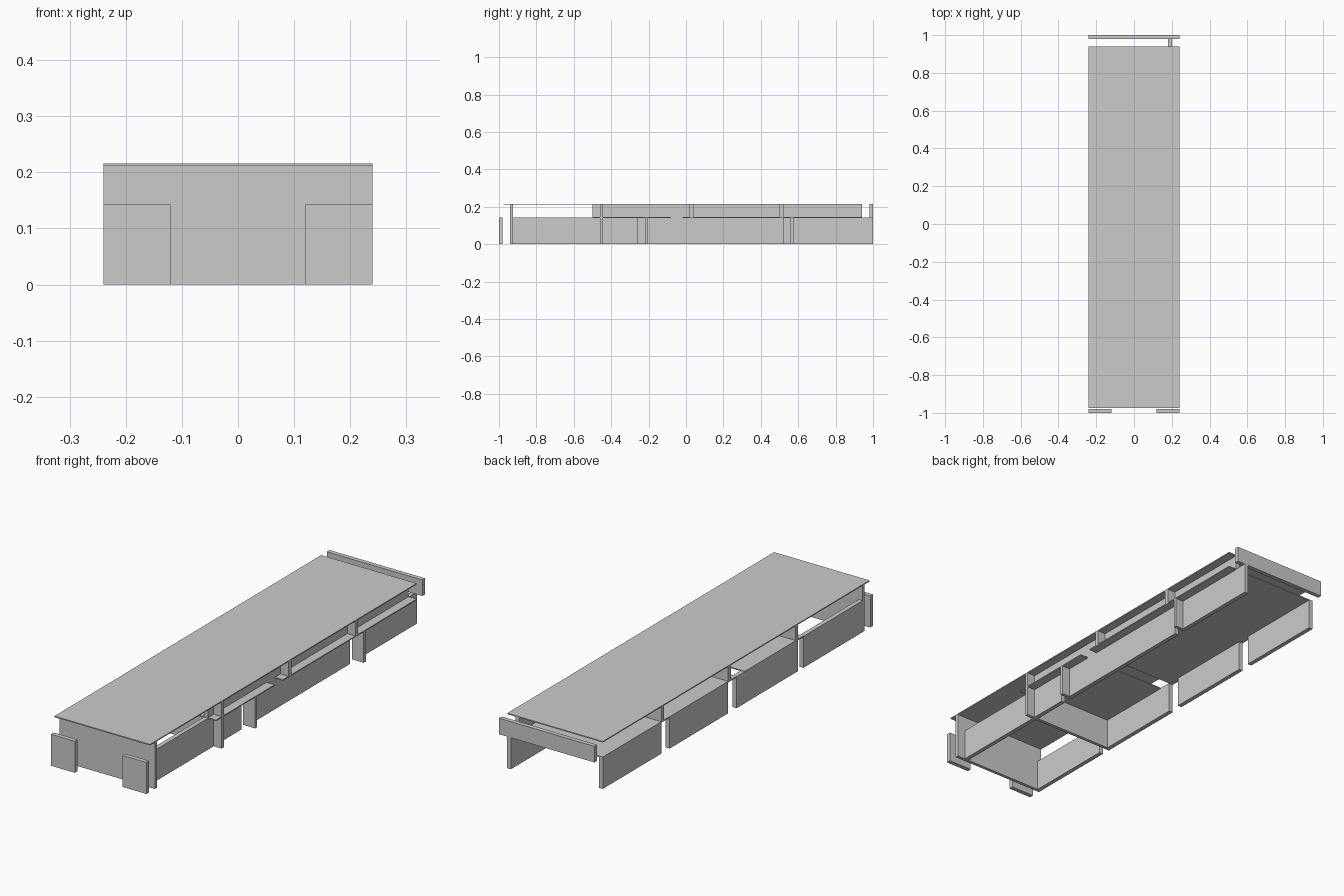
import bpy

if "Cube" in bpy.data.objects:
    bpy.data.objects.remove(bpy.data.objects["Cube"])


def box(name, x, y, z):
    """Axis-aligned board given as (min, max) ranges."""
    bpy.ops.mesh.primitive_cube_add(
        size=1, location=[(a + b) / 2 for a, b in (x, y, z)])
    ob = bpy.context.object
    ob.name = name
    ob.scale = [b - a for a, b in (x, y, z)]
    bpy.ops.object.transform_apply(location=False, rotation=False, scale=True)
    return ob


W = 0.24                 # half width
FULL = (-W, W)
LOW = (0, 0.143)         # lower storey
UP = (0.143, 0.211)      # upper storey
INNER = (0.18, 0.20)     # inset boards on the right side
OUTER = (-W, -0.22)      # flush boards on the left side

# Top sheet and the board behind it
box("top_sheet", FULL, (-0.975, 0.94), (0.211, 0.216))
box("rear_board", FULL, (0.98, 1.0), (0.143, 0.216))

# Two front pads
for side, s in (("left", -1), ("right", 1)):
    box("front_pad_" + side, sorted((s * 0.12, s * W)), (-1.0, -0.98), LOW)

# Full-height cross panels
box("front_cross_panel", FULL, (-0.94, -0.925), (0, 0.211))
box("middle_cross_panel", FULL, (-0.46, -0.445), (0, 0.211))

# Left lower boards
for i, y in enumerate([(-0.925, -0.50), (-0.445, -0.02), (0.04, 0.46), (0.52, 0.94)]):
    box(f"left_lower_board_{i}", OUTER, y, LOW)

# Right lower boards, inset, with end flanges
for i, y in enumerate([(-0.925, -0.46), (-0.445, -0.26), (-0.205, 0.52), (0.575, 1.0)]):
    box(f"right_lower_board_{i}", INNER, y, LOW)
for i, y in enumerate([-0.22, 0.56]):
    box(f"right_flange_{i}", (0.18, W), (y, y + 0.015), LOW)

# Shelves between the storeys
for i, y in enumerate([(-0.50, -0.08), (-0.02, 0.94)]):
    box(f"shelf_{i}", FULL, y, (0.14, 0.145))

# Upper dividers and inset upper boards
for i, y in enumerate([0.02, 0.50]):
    box(f"upper_divider_{i}", FULL, (y, y + 0.02), UP)
for i, y in enumerate([(-0.50, -0.46), (-0.445, 0.02), (0.04, 0.50), (0.52, 0.94)]):
    box(f"right_upper_board_{i}", INNER, y, UP)
